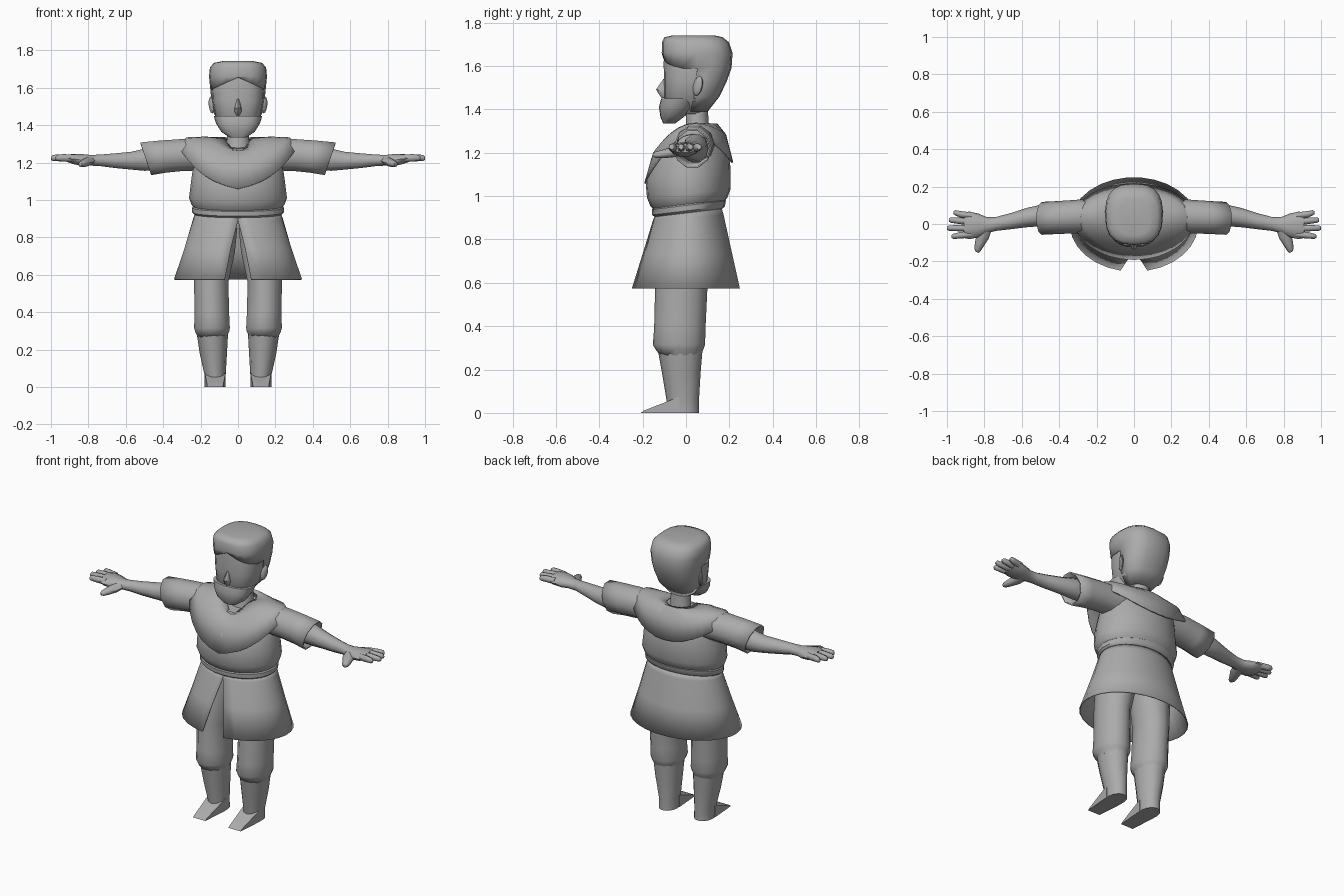
import bpy, bmesh
from math import sin, cos, pi, radians

if "Cube" in bpy.data.objects:
    bpy.data.objects.remove(bpy.data.objects["Cube"])

grey = bpy.data.materials.new("mid grey")
grey.use_nodes = True
grey.diffuse_color = (0.41, 0.41, 0.41, 1)
grey.node_tree.nodes["Principled BSDF"].inputs["Base Color"].default_value = grey.diffuse_color


def finish(name, bm, mirror=False, thick=0, angle=40):
    mesh = bpy.data.meshes.new(name)
    bmesh.ops.recalc_face_normals(bm, faces=bm.faces)
    bm.to_mesh(mesh)
    bm.free()
    mesh.materials.append(grey)
    mesh.shade_smooth()
    mesh.set_sharp_from_angle(angle=radians(angle))
    ob = bpy.data.objects.new(name, mesh)
    bpy.context.collection.objects.link(ob)
    if thick:
        mod = ob.modifiers.new("thickness", "SOLIDIFY")
        mod.thickness = thick
    if mirror:
        ob.modifiers.new("mirror", "MIRROR")
    return ob


def skin(rings, closed=True, cap_start=True, cap_end=True):
    """Join equal rings of points into a surface."""
    bm = bmesh.new()
    vs = [[bm.verts.new(p) for p in r] for r in rings]
    n = len(vs[0])
    for a, b in zip(vs, vs[1:]):
        for i in range(n if closed else n - 1):
            j = (i + 1) % n
            bm.faces.new((a[i], a[j], b[j], b[i]))
    if cap_start:
        bm.faces.new(vs[0])
    if cap_end:
        bm.faces.new(vs[-1])
    return bm


def level(z, rx, front, back, cx=0, n=20, tilt=0, power=1, gap=0):
    """Horizontal oval from y=front to y=back; gap opens it at the front."""
    cy, ry, out = (front + back) / 2, (back - front) / 2, []
    for i in range(n):
        t = -pi / 2 + (2 * pi * i / n if not gap else gap + (2 * pi - 2 * gap) * i / (n - 1))
        c, s = cos(t), sin(t)
        x = cx + rx * abs(c) ** power * (1 if c > 0 else -1)
        y = cy + ry * abs(s) ** power * (1 if s > 0 else -1)
        out.append((x, y, z + tilt * y))
    return out


def slice_x(x, y, z, ry, rz, n=10, slant=0):
    """Upright oval across the x axis."""
    return [(x + slant * rz * sin(2 * pi * i / n), y + ry * cos(2 * pi * i / n),
             z + rz * sin(2 * pi * i / n)) for i in range(n)]


def levels(name, rows, mirror=False, angle=40, **kw):
    return finish(name, skin([level(*r, **kw) for r in rows]), mirror, 0, angle)


# Head and neck
levels("head", [(1.38, .06, -.06, .08), (1.45, .122, -.10, .13), (1.53, .137, -.102, .17),
                (1.62, .142, -.103, .19), (1.68, .13, -.095, .18), (1.72, .10, -.05, .13)], power=.75)
levels("neck", [(1.25, .075, -.02, .12), (1.32, .06, 0, .105), (1.43, .058, 0, .10)], n=12)

# Hair shell with an opening for the face and a peaked fringe
rows = [(1.39, .07, -.06, .10), (1.46, .128, -.08, .155), (1.53, .142, -.095, .188),
        (1.59, .148, -.108, .21), (1.66, .155, -.112, .215), (1.71, .15, -.111, .198),
        (1.733, .128, -.10, .17), (1.742, .085, -.06, .13)]
bm = skin([level(*r, power=.75) for r in rows], cap_start=False)
gone = [f for f in bm.faces if f.calc_center_median().z < 1.59 and f.calc_center_median().y < .025]
bmesh.ops.delete(bm, geom=gone, context="FACES")
for v in bm.verts:
    if abs(v.co.z - 1.59) < .001 and v.co.y < -.03:
        v.co.z += .065 * (1 - abs(v.co.x) / .148)
finish("hair", bm, thick=.008, angle=60)

# Beard, nose and ears
levels("beard", [(1.335, .045, -.105, -.05), (1.365, .09, -.118, -.01),
                 (1.41, .118, -.125, .04), (1.45, .13, -.115, .05)], power=.85)
levels("nose", [(1.452, .008, -.112, -.08), (1.475, .02, -.128, -.08),
                (1.492, .018, -.138, -.08), (1.54, .006, -.105, -.08)], n=8)
bm = bmesh.new()
bmesh.ops.create_uvsphere(bm, u_segments=10, v_segments=6, radius=1)
for v in bm.verts:
    x, y, z = v.co
    v.co = (.141 + .014 * x + .008 * y + .004 * z, .055 + .022 * y + .008 * z, 1.508 + .046 * z)
finish("ear", bm, mirror=True)

# Tunic body, belt and split skirt
levels("tunic_body", [(.945, .225, -.14, .165), (.972, .248, -.165, .19), (1.01, .262, -.18, .205),
                      (1.09, .252, -.187, .206), (1.19, .238, -.16, .20), (1.28, .20, -.07, .14)],
       tilt=.1, n=24)
levels("belt", [(.922, .234, -.145, .17), (.932, .245, -.156, .18),
                (.957, .246, -.158, .184), (.968, .236, -.145, .172)], tilt=.12, n=24)
skirt = [level(.93, .228, -.14, .165, gap=.002, n=28, tilt=.1),
         level(.90, .24, -.152, .175, gap=.004, n=28, tilt=.07),
         level(.74, .288, -.20, .213, gap=.135, n=28),
         level(.575, .343, -.255, .25, gap=.21, n=28)]
finish("skirt", skin(skirt, closed=False, cap_start=False, cap_end=False), thick=.006)

# Shoulder mantle with a pointed front and a V neck
n = 32
mantle = [[], [], [], []]
for i in range(n):
    t = 2 * pi * i / n - pi / 2
    c, s = cos(t), sin(t)
    f, b = max(-s, 0), max(s, 0)
    drop = 1 - .35 * abs(c) - .65 * abs(c) ** 3
    mantle[0].append((.08 * c, .05 - .105 * f + .075 * b, 1.33 - .065 * f ** 3))
    mantle[1].append((.17 * c, .045 - .145 * f + .10 * b, 1.339 - .075 * f * f - .004 * b))
    mantle[2].append((.275 * c, .04 - .192 * f + .145 * b, 1.335 - .135 * f * f - .05 * b * b))
    mantle[3].append((.322 * c, .03 - .222 * f + .188 * b, 1.29 - (.23 * drop if s < 0 else .135 * b ** 1.8)))
finish("shoulder_mantle", skin(mantle, cap_start=False, cap_end=False), thick=.008, angle=60)

# Sleeves and arms
sleeve = [slice_x(.16, .045, 1.24, .09, .085), slice_x(.30, .04, 1.24, .09, .09),
          slice_x(.40, .035, 1.232, .088, .09, slant=.2),
          slice_x(.493, .03, 1.22, .088, .092, slant=.33)]
finish("sleeve", skin(sleeve, cap_end=False), True, .008)
arm = [slice_x(.40, .045, 1.222, .06, .066), slice_x(.50, .045, 1.215, .057, .062),
       slice_x(.57, .035, 1.21, .052, .05), slice_x(.66, .015, 1.21, .043, .041),
       slice_x(.74, 0, 1.212, .037, .032), slice_x(.79, -.006, 1.212, .044, .03),
       slice_x(.83, -.008, 1.214, .063, .033), slice_x(.88, -.007, 1.219, .074, .029),
       slice_x(.91, -.007, 1.222, .068, .021)]
finish("arm_and_hand", skin(arm), True, angle=60)

# Fingers and thumb
for k, (y0, y1, tip) in enumerate([(.044, .06, .965), (.012, .021, .99), (-.022, -.022, 1.0), (-.055, -.066, .975)]):
    rings = [slice_x(.87, y0, 1.222, .018, .02, 8), slice_x(.93, (y0 + y1) / 2, 1.225, .0175, .02, 8),
             slice_x(tip - .01, y1, 1.225, .014, .016, 8), slice_x(tip, y1, 1.223, .008, .009, 8)]
    finish("finger_%d" % (k + 1), skin(rings), True, angle=60)
thumb = []
for x, y, z, rx, rz in [(.80, -.01, 1.212, .038, .024), (.808, -.06, 1.203, .031, .024),
                        (.826, -.105, 1.195, .023, .02), (.838, -.138, 1.191, .016, .015),
                        (.841, -.15, 1.19, .008, .008)]:
    thumb.append([(x + rx * cos(pi * i / 4), y + .6 * rx * cos(pi * i / 4), z + rz * sin(pi * i / 4)) for i in range(8)])
finish("thumb", skin(thumb), True, angle=60)

# Trousers, boots and feet
levels("trouser_leg", [(.265, .078, -.12, .068, .138), (.295, .093, -.142, .081, .138),
                       (.315, .098, -.153, .088, .139), (.39, .095, -.147, .09, .14),
                       (.56, .094, -.143, .098, .143), (.72, .112, -.133, .11, .126),
                       (.85, .112, -.11, .12, .113)], True, n=14, angle=60)
levels("boot", [(.0, .056, -.08, .06, .122), (.06, .056, -.09, .06, .122),
                (.18, .073, -.11, .067, .132), (.29, .084, -.13, .076, .137)], True, n=12)
bm = bmesh.new()
bmesh.ops.create_cube(bm, size=1)
for v in bm.verts:
    toe, top = v.co.y < 0, v.co.z > 0
    v.co.x = .122 + v.co.x * (.085 if toe else .112)
    v.co.y = (-.208 if toe else -.03) + (.012 if toe and top else 0)
    v.co.z = (.01 if toe else .075) if top else 0
finish("foot", bm, True)
